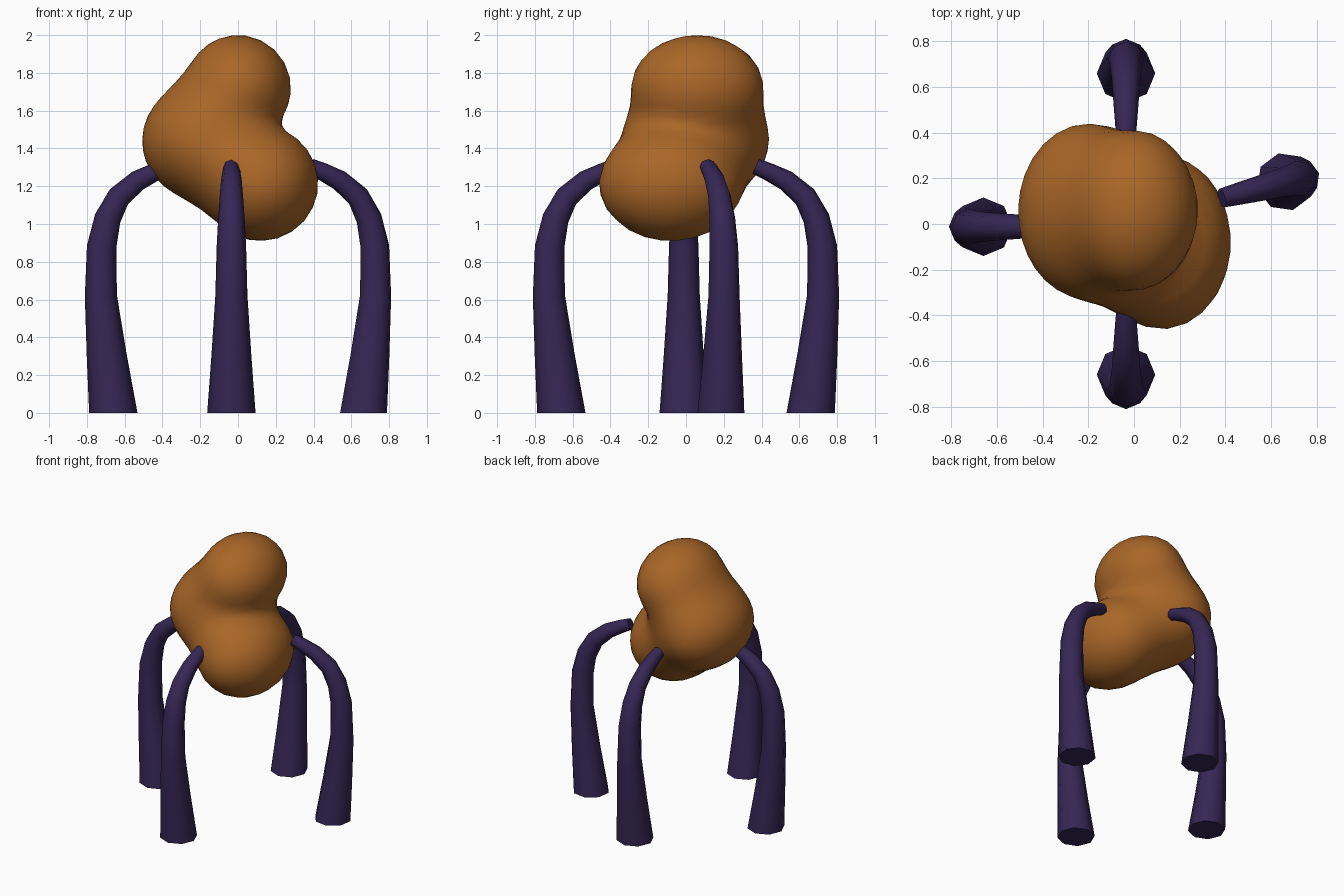
import bpy, bmesh
from math import cos, sin, pi, radians
from mathutils import Vector

cube = bpy.data.objects.get("Cube")
if cube:
    bpy.data.objects.remove(cube, do_unlink=True)


def make_material(name, color):
    mat = bpy.data.materials.new(name)
    mat.use_nodes = True
    mat.diffuse_color = color
    bsdf = next(n for n in mat.node_tree.nodes if n.type == 'BSDF_PRINCIPLED')
    bsdf.inputs["Base Color"].default_value = color
    bsdf.inputs["Roughness"].default_value = 0.8
    return mat


def finish(bm, name, mat):
    bmesh.ops.recalc_face_normals(bm, faces=bm.faces)
    mesh = bpy.data.meshes.new(name)
    bm.to_mesh(mesh)
    bm.free()
    mesh.materials.append(mat)
    obj = bpy.data.objects.new(name, mesh)
    bpy.context.collection.objects.link(obj)
    bpy.ops.object.select_all(action='DESELECT')
    obj.select_set(True)
    bpy.context.view_layer.objects.active = obj
    bpy.ops.object.shade_smooth_by_angle(angle=radians(50))
    return obj


orange = make_material("burnt orange", (0.40, 0.133, 0.021, 1))
purple = make_material("dark purple", (0.036, 0.020, 0.090, 1))

# Body: three lobes (centre, radius) blended into one lump, wider in y
STRETCH = 1.25
TOP = (Vector((0.0, 0.06, 1.72)), 0.28)
SIDE = (Vector((-0.20, 0.055, 1.44)), 0.285)
LOW = (Vector((0.12, -0.08, 1.215)), 0.305)


def squash(p):
    return Vector((p.x, p.y / STRETCH, p.z))


def link_distance(p, lobe_a, lobe_b):
    a, b = squash(lobe_a[0]), squash(lobe_b[0])
    axis = b - a
    t = min(1, max(0, (p - a).dot(axis) / axis.length_squared))
    return (p - a - axis * t).length - lobe_a[1] - (lobe_b[1] - lobe_a[1]) * t


def body_distance(point, blend=0.09):
    p = squash(point)
    d1, d2 = link_distance(p, TOP, SIDE), link_distance(p, SIDE, LOW)
    h = max(blend - abs(d1 - d2), 0) / blend
    return min(d1, d2) - h * h * blend / 4


bm = bmesh.new()
bmesh.ops.create_icosphere(bm, subdivisions=4, radius=1)
core = Vector((-0.05, 0, 1.45))
for v in bm.verts:
    ray, near, far = v.co.normalized(), 0.0, 1.0
    for _ in range(16):
        mid = (near + far) / 2
        if body_distance(core + ray * mid) < 0:
            near = mid
        else:
            far = mid
    v.co = core + ray * near
finish(bm, "body", orange)

# Legs: eight-sided tapering tubes along (reach, height, radius)
LEG_PATH = [(0.66, 0, 0.128), (0.695, 0.3, 0.106), (0.726, 0.62, 0.085),
            (0.722, 0.88, 0.078), (0.69, 1.03, 0.07), (0.63, 1.145, 0.062),
            (0.53, 1.23, 0.055), (0.44, 1.275, 0.048), (0.37, 1.305, 0.042)]


def make_leg(name, angle, origin):
    out = Vector((cos(angle), sin(angle), 0))
    side = Vector((-sin(angle), cos(angle), 0))
    up = Vector((0, 0, 1))
    points = [Vector(origin) + out * r + up * z for r, z, _ in LEG_PATH]
    bm = bmesh.new()
    rings = []
    for i, (point, (_, _, radius)) in enumerate(zip(points, LEG_PATH)):
        along = points[min(i + 1, len(points) - 1)] - points[max(i - 1, 0)]
        normal = out if i == 0 else side.cross(along).normalized()
        rings.append([bm.verts.new(point + radius * (side * cos(k * pi / 4) + normal * sin(k * pi / 4)))
                      for k in range(8)])
    for a, b in zip(rings, rings[1:]):
        for k in range(8):
            n = (k + 1) % 8
            bm.faces.new((a[k], a[n], b[n], b[k]))
    bm.faces.new(rings[0])
    bm.faces.new(rings[-1])
    finish(bm, name, purple)


make_leg("front_leg", -pi / 2, (-0.035, 0, 0))
make_leg("back_leg", pi / 2, (-0.035, 0, 0))
make_leg("right_leg", pi, (0, -0.012, 0))
make_leg("left_leg", radians(14.3), (0.025, 0.022, 0))
